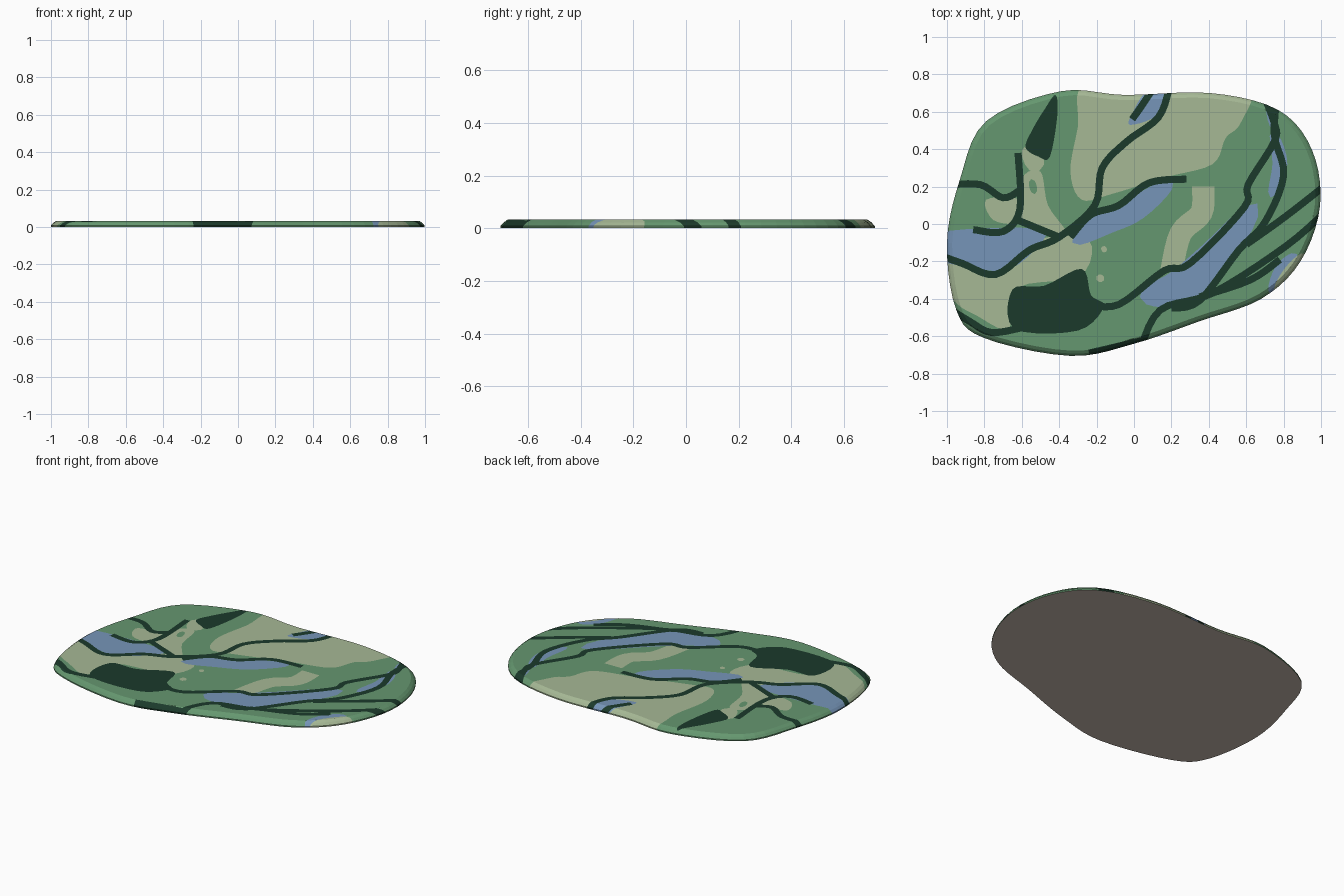
import bpy, bmesh
from math import pi, sin, sqrt
from mathutils import Vector
from mathutils.geometry import delaunay_2d_cdt, intersect_point_line

cube = bpy.data.objects.get("Cube")
if cube:
    bpy.data.objects.remove(cube)

UNIT = 0.01        # plan coordinates are in hundredths
STEPS = 5          # samples per curve segment


def make_material(name, rgb):
    mat = bpy.data.materials.new(name)
    mat.use_nodes = True
    color = (*rgb, 1.0)
    mat.diffuse_color = color
    mat.node_tree.nodes["Principled BSDF"].inputs["Base Color"].default_value = color
    return mat


materials = [
    make_material("meadow green", (0.13, 0.31, 0.16)),
    make_material("pale sage", (0.38, 0.48, 0.3)),
    make_material("water blue", (0.18, 0.3, 0.48)),
    make_material("dark forest", (0.011, 0.042, 0.024)),
    make_material("pale earth", (0.58, 0.5, 0.43)),
]
GREEN, SAGE, BLUE, DARK, EARTH = range(len(materials))


def smooth_curve(points, closed):
    """Sample a Catmull-Rom curve through the points."""
    pts = [Vector(p) * UNIT for p in points]
    count = len(pts)

    def at(i):
        return pts[i % count] if closed else pts[max(0, min(count - 1, i))]

    result = []
    for i in range(count if closed else count - 1):
        a, b, c, d = (at(i + k) for k in (-1, 0, 1, 2))
        for s in range(STEPS):
            t = s / STEPS
            result.append(0.5 * (2 * b + (c - a) * t
                                 + (2 * a - 5 * b + 4 * c - d) * t * t
                                 + (3 * b - a - 3 * c + d) * t * t * t))
    if not closed:
        result.append(pts[-1])
    return result


def side_normals(pts, closed):
    """Unit vectors to the right of a sampled curve."""
    last = len(pts) - 1
    for i in range(len(pts)):
        if closed:
            along = pts[(i + 1) % len(pts)] - pts[i - 1]
        else:
            along = pts[min(i + 1, last)] - pts[max(i - 1, 0)]
        yield Vector((along.y, -along.x)).normalized()


def inside(p, poly):
    hit = False
    for a, b in zip(poly, poly[1:] + poly[:1]):
        if (a.y > p.y) != (b.y > p.y):
            if p.x < a.x + (p.y - a.y) * (b.x - a.x) / (b.y - a.y):
                hit = not hit
    return hit


verts, edges, regions = [], [], []


def add_cut(pts):
    """Add a closed cutting line to the plan."""
    start, count = len(verts), len(pts)
    verts.extend(pts)
    edges.extend((start + i, start + (i + 1) % count) for i in range(count))


def paint(color, poly):
    add_cut(poly)
    regions.append((color, poly))


def patch(color, *points):
    """Painted area with a rounded outline."""
    paint(color, smooth_curve(points, True))


def stroke(color, width, *points, taper=True):
    """Painted band along a path, narrowing to both ends if tapered."""
    path = smooth_curve(points, False)
    left, right = [], []
    for i, (p, normal) in enumerate(zip(path, side_normals(path, False))):
        share = sqrt(abs(sin(pi * i / (len(path) - 1)))) if taper else 1
        reach = normal * width * UNIT / 2 * share
        left.append(p - reach)
        right.append(p + reach)
    paint(color, left + right[::-1])


def hedge(*points):
    stroke(DARK, 3.8, *points, taper=False)


# Slab outline, clockwise from the left end, with its bevel rings
outline = smooth_curve([
    (-100, -10), (-93, 24), (-79, 55), (-39, 71), (-5, 69), (41, 70), (77, 61),
    (95, 40), (99.5, 10), (89, -20), (68, -40), (35, -52), (0, -64),
    (-34, -70.5), (-80, -61), (-95, -46)], True)
RIM = [(0.0, 0.008), (0.012, 0.022), (0.028, 0.033)]   # inset, height
for inset, height in RIM:
    add_cut([p + n * inset for p, n in zip(outline, side_normals(outline, True))])

# Northern plain, western clearings and south-western plain
patch(SAGE, (-26, 76), (-30, 52), (-34, 28), (-28, 13), (-12, 16), (17, 25),
      (42, 32), (49, 46), (57, 54), (62, 76), (18, 80))
patch(SAGE, (-79, 13), (-61, 13), (-61, 1), (-75, 2))
patch(SAGE, (-60, 24), (-50, 28), (-46, 10), (-36, -6), (-60, 1))
stroke(SAGE, 11, (-57, 43), (-51, 28))
stroke(GREEN, 4, (-55, 24), (-53, 16))
patch(SAGE, (-106, -18), (-75, -26), (-50, -8), (-24, -9), (-29, -28),
      (-62, -34), (-67, -56), (-84, -49), (-97, -40))

# Central clearing with small spots, and south-eastern shore
stroke(SAGE, 12, (37, 20), (36, 6), (25, -5), (20, -25), taper=False)
stroke(SAGE, 4, (-20, -28), (-16, -30))
stroke(SAGE, 3, (-17, -12), (-15, -15))
stroke(BLUE, 8, (87, -16), (79, -25), (73, -38))
stroke(SAGE, 11, (93, -16), (85, -27), (76, -38))

# Lakes
patch(BLUE, (-106, -5), (-60, -2), (-47, -6), (-66, -24), (-88, -23), (-106, -18))
stroke(BLUE, 14, (-33, -10), (-15, 1), (2, 9), (21, 23))
patch(BLUE, (7, 71), (20, 72), (12, 58), (-2, 53), (-1, 59))
stroke(BLUE, 20, (3, -39), (24, -34), (43, -18), (66, 11))
stroke(BLUE, 8, (74, 50), (78, 32), (73, 14))
stroke(BLUE, 5, (72, 66), (75, 50))

# Woods
patch(DARK, (-42, 69), (-41, 58), (-45, 36), (-51, 36), (-58, 41), (-54, 51), (-48, 61))
patch(DARK, (-65, -35), (-48, -33), (-28, -24), (-23, -38), (-16, -44),
      (-30, -57), (-64, -56))

# Western hedges and lake banks
hedge((-98, 21), (-82, 21), (-70, 14), (-61, 18))
hedge((-62, 38), (-61, 8), (-70, -4), (-86, -3))
hedge((-62, 2), (-40, -7))
hedge((-106, -16), (-92, -21), (-74, -27), (-56, -14), (-40, -7), (-21, 10), (-17, 30),
      (-4, 44), (13, 57), (19, 73))
hedge((-34, -7), (-23, 5), (-8, 10), (8, 22), (28, 24))
hedge((-1, 56), (4, 63), (10, 72))

# Eastern hedges and lake banks
hedge((-24, -43), (-8, -43), (16, -25), (30, -21), (59, 9), (61, 21), (75, 44),
      (75, 54), (68, 72))
hedge((20, -45), (35, -41), (56, -14), (70, 1), (80, 26), (75, 48), (77, 72))
hedge((104, 22), (81, 4), (60, -11))
hedge((104, 8), (81, -12), (42, -37), (14, -46), (3, -68))
hedge((35, -39), (62, -30), (78, -19))

# Southern hedges
hedge((-104, -42), (-88, -52), (-76, -58), (-58, -55))
hedge((-24, -69), (6, -62))


def color_at(p):
    for color, poly in reversed(regions):
        if inside(p, poly):
            return color
    return GREEN


def height_at(p):
    """Height of the bevel at this distance from the outline."""
    reach = RIM[-1][0]
    for a, b in zip(outline, outline[1:] + outline[:1]):
        t = intersect_point_line(p, a, b)[1]
        reach = min(reach, (p - a.lerp(b, max(0.0, min(1.0, t)))).length)
    for (d0, z0), (d1, z1) in zip(RIM, RIM[1:]):
        if reach <= d1:
            return z0 + (z1 - z0) * (reach - d0) / (d1 - d0)


# Cut the top surface along all lines and colour its faces
plan, _, triangles, *_ = delaunay_2d_cdt(verts, edges, [], 0, 1e-5)
bm = bmesh.new()
corners = [bm.verts.new((p.x, p.y, height_at(p))) for p in plan]
for tri in triangles:
    centre = sum((plan[i] for i in tri), Vector((0, 0))) / len(tri)
    if inside(centre, outline):
        bm.faces.new([corners[i] for i in tri]).material_index = color_at(centre)
bmesh.ops.delete(bm, geom=[v for v in bm.verts if not v.link_faces], context="VERTS")

# Side wall down to the ground, carrying the colours with it, then the base
border = [e for e in bm.edges if e.is_boundary]
for item in bmesh.ops.extrude_edge_only(bm, edges=border)["geom"]:
    if isinstance(item, bmesh.types.BMVert):
        item.co.z = 0.0
for e in border:
    top = max(e.link_faces, key=lambda f: f.calc_center_median().z)
    for f in e.link_faces:
        f.material_index = top.material_index
base_edges = [e for e in bm.edges if e.is_boundary]
for f in bmesh.ops.contextual_create(bm, geom=base_edges)["faces"]:
    f.material_index = EARTH
bmesh.ops.recalc_face_normals(bm, faces=bm.faces)

mesh = bpy.data.meshes.new("terrain_slab")
bm.to_mesh(mesh)
bm.free()
for mat in materials:
    mesh.materials.append(mat)
slab = bpy.data.objects.new("terrain_slab", mesh)
bpy.context.collection.objects.link(slab)
